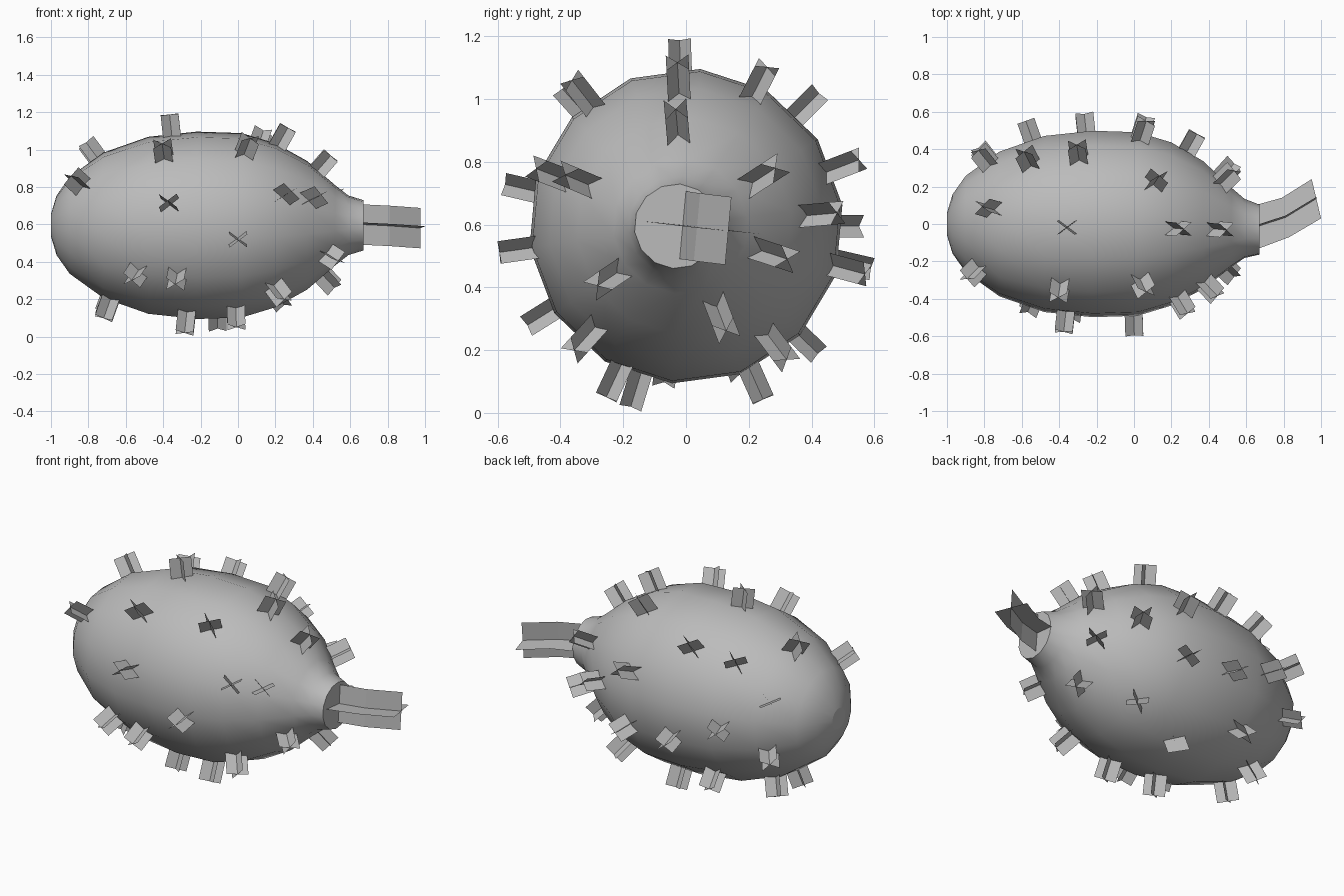
import bpy, bmesh, math
from mathutils import Vector

cube = bpy.data.objects.get("Cube")
if cube:
    bpy.data.objects.remove(cube, do_unlink=True)

grey = bpy.data.materials.new("plain grey")
grey.use_nodes = True
grey.diffuse_color = (0.5, 0.5, 0.5, 1)
grey.node_tree.nodes["Principled BSDF"].inputs["Base Color"].default_value = (0.5, 0.5, 0.5, 1)

AXIS_Z = 0.595
SIDES = 14
# Body outline: position along the long axis, radius
PROFILE = [(-1.0, 0.06), (-0.97, 0.16), (-0.9, 0.26), (-0.72, 0.39), (-0.48, 0.475),
           (-0.22, 0.503), (0.02, 0.495), (0.2, 0.44), (0.37, 0.345), (0.52, 0.215),
           (0.59, 0.16), (0.67, 0.135)]


def finish(bm, name):
    mesh = bpy.data.meshes.new(name)
    bm.to_mesh(mesh)
    bm.free()
    mesh.materials.append(grey)
    obj = bpy.data.objects.new(name, mesh)
    bpy.context.collection.objects.link(obj)
    return obj


def surface(x):
    """Radius and slope of the body at x."""
    for (x0, r0), (x1, r1) in zip(PROFILE, PROFILE[1:]):
        if x <= x1:
            slope = (r1 - r0) / (x1 - x0)
            return r0 + slope * (x - x0), slope
    return PROFILE[-1][1], 0.0


# Rounded body, swept around the x axis, with a neck bent slightly to the front
bm = bmesh.new()
rings = []
for x, r in PROFILE:
    bend = -0.03 * max(0.0, (x - 0.3) / 0.37)
    rings.append([bm.verts.new((x, r * math.cos(a) + bend, AXIS_Z + r * math.sin(a)))
                  for a in (math.tau * (i + 0.3) / SIDES for i in range(SIDES))])
for low, high in zip(rings, rings[1:]):
    for i in range(SIDES):
        j = (i + 1) % SIDES
        bm.faces.new((low[i], low[j], high[j], high[i]))
bm.faces.new(rings[0])
bm.faces.new(rings[-1])
bmesh.ops.recalc_face_normals(bm, faces=bm.faces)
for face in bm.faces:
    face.smooth = len(face.verts) == 4
finish(bm, "body")

# Crossed-plate spines: middle position along x, angle around the axis in degrees
SPINES = [(-0.86, 138), (-0.40, 132), (0.05, 128), (-0.37, 167), (0.0, 188), (0.26, 159),
          (0.41, 157), (-0.36, 92), (0.24, 93), (0.46, 95), (0.12, 63), (-0.78, 78),
          (-0.57, 45), (-0.30, 45), (-0.80, 26), (-0.80, -22), (-0.56, 0), (-0.26, -13),
          (0.05, 21), (0.05, -15), (0.31, 5), (0.50, 33), (0.50, -18), (0.48, -69),
          (0.50, 214), (0.22, 228), (-0.55, 212), (-0.33, 212), (-0.28, 253), (-0.01, 245),
          (-0.11, -66), (0.22, -53), (-0.44, -44), (-0.70, -70), (-0.70, 262)]
HALF, OUT, SINK = 0.06, 0.105, 0.02

bm = bmesh.new()
for x, degrees in SPINES:
    a = math.radians(degrees)
    radial = Vector((0, math.cos(a), math.sin(a)))
    around = Vector((0, -math.sin(a), math.cos(a)))
    slope = surface(x)[1]
    normal = (radial - Vector((slope, 0, 0))).normalized()
    base_x = x - normal.x * 0.05
    radius = surface(base_x)[0]
    base = Vector((base_x, 0, AXIS_Z)) + radial * radius
    along = around.cross(normal)
    for roll in (-37, 37):
        t = math.radians(roll)
        side = (along * math.cos(t) + around * math.sin(t)) * HALF
        low, high = base - normal * SINK, base + normal * OUT
        bm.faces.new([bm.verts.new(p) for p in (low - side, low + side, high + side, high - side)])
finish(bm, "spines")

# Curved stem made of two crossed strips
PATH = [Vector((0.64, -0.02, 0.60)), Vector((0.81, 0.035, 0.592)), Vector((0.975, 0.135, 0.58))]
ACROSS = [Vector((0.03, -0.11, 0.01)), Vector((0.02, -0.105, 0.01)), Vector((0.025, -0.105, 0.01))]
UPRIGHT = [Vector((0, 0.01, 0.108))] * 3

bm = bmesh.new()
for offsets in (ACROSS, UPRIGHT):
    pairs = [(bm.verts.new(p - o), bm.verts.new(p + o)) for p, o in zip(PATH, offsets)]
    for (a, b), (c, d) in zip(pairs, pairs[1:]):
        bm.faces.new((a, b, d, c))
finish(bm, "stem")
